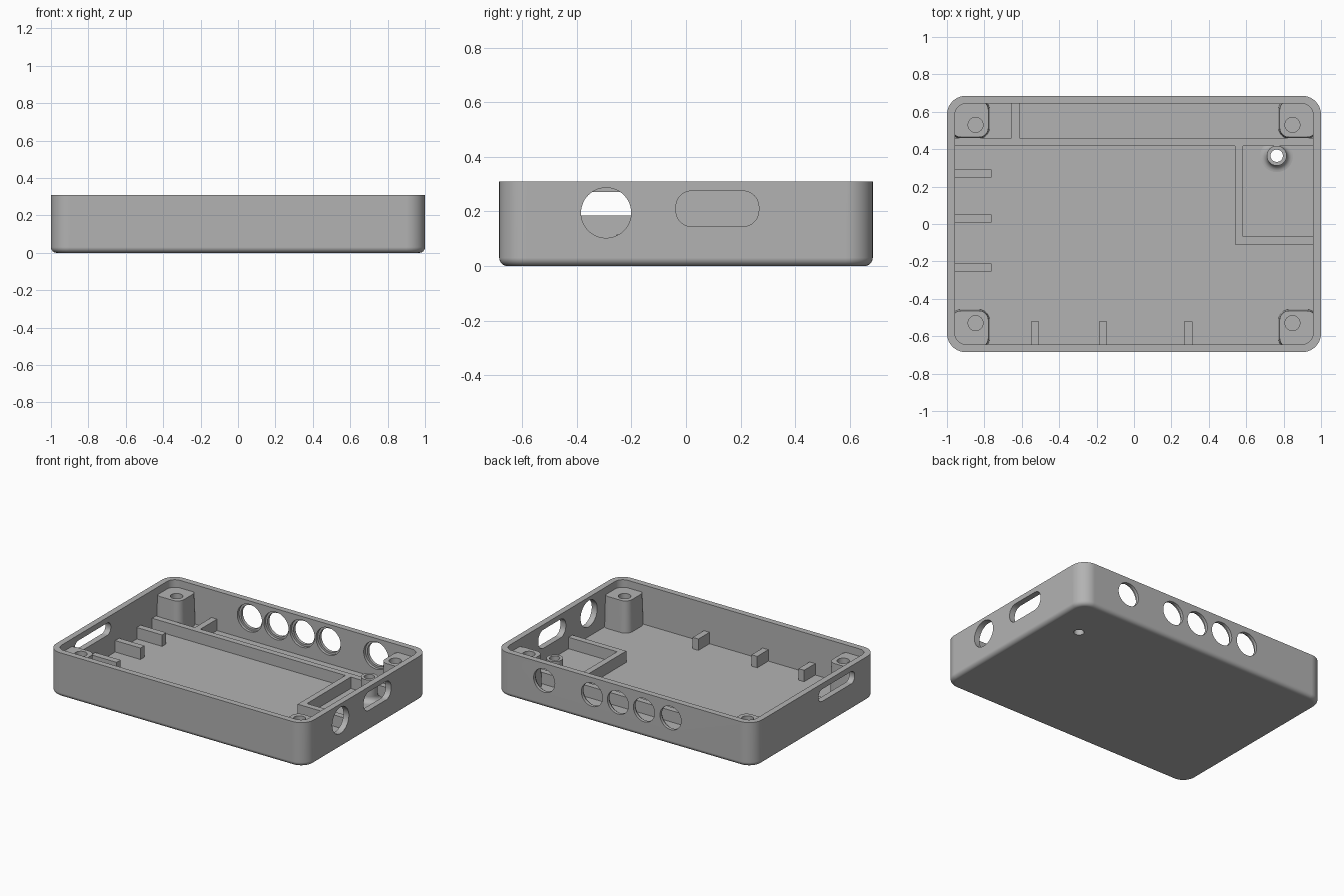
import bpy, bmesh
from math import sin, cos, pi
from mathutils import Vector, Matrix

old = bpy.data.objects.get("Cube")
if old:
    bpy.data.objects.remove(old)

grey = bpy.data.materials.new("matte_grey")
grey.use_nodes = True
GREY = (0.45, 0.45, 0.45, 1)
grey.diffuse_color = GREY
grey.node_tree.nodes["Principled BSDF"].inputs["Base Color"].default_value = GREY

HX, HY, H = 1.0, 0.685, 0.31      # outer half sizes and height
WALL, FLOOR, RIB = 0.042, 0.035, 0.115
SINK = FLOOR - 0.01               # inner parts are rooted in the floor


def outline(hx, hy, r, n=10):
    """Rounded rectangle, counter-clockwise."""
    pts = []
    for k, (sx, sy) in enumerate(((1, 1), (-1, 1), (-1, -1), (1, -1))):
        for i in range(n + 1):
            a = (k + i / n) * pi / 2
            pts.append((sx * (hx - r) + r * cos(a), sy * (hy - r) + r * sin(a)))
    return pts


def circle(r, n=48):
    return [(r * cos(2 * pi * i / n), r * sin(2 * pi * i / n)) for i in range(n)]


def loft(name, rings, matrix=Matrix()):
    """Solid through a stack of (outline, height) rings."""
    bm = bmesh.new()
    loops = [[bm.verts.new((x, y, z)) for x, y in pts] for pts, z in rings]
    for a, b in zip(loops, loops[1:]):
        for i in range(len(a)):
            j = (i + 1) % len(a)
            bm.faces.new((a[i], a[j], b[j], b[i]))
    bm.faces.new(loops[0][::-1])
    bm.faces.new(loops[-1])
    bm.transform(matrix)
    bmesh.ops.recalc_face_normals(bm, faces=bm.faces)
    me = bpy.data.meshes.new(name)
    bm.to_mesh(me)
    bm.free()
    me.materials.append(grey)
    ob = bpy.data.objects.new(name, me)
    bpy.context.collection.objects.link(ob)
    return ob


def box(name, x0, x1, y0, y1, z0=SINK, z1=RIB):
    rect = [(x0, y0), (x1, y0), (x1, y1), (x0, y1)]
    return loft(name, [(rect, z0), (rect, z1)])


def cut(target, cutters):
    """Subtract the cutters, bake the result and remove them."""
    for c in cutters:
        m = target.modifiers.new("cut", 'BOOLEAN')
        m.operation, m.solver, m.object = 'DIFFERENCE', 'EXACT', c
    bpy.context.view_layer.update()
    deps = bpy.context.evaluated_depsgraph_get()
    baked = bpy.data.meshes.new_from_object(target.evaluated_get(deps))
    target.modifiers.clear()
    target.data = baked
    for c in cutters:
        bpy.data.objects.remove(c)


def at(x, y, z=0):
    return Matrix.Translation((x, y, z))


# local x, y, z -> world y, z, x  (side wall) and x, z, y (back wall)
SIDE = Matrix(((0, 0, 1, 0), (1, 0, 0, 0), (0, 1, 0, 0), (0, 0, 0, 1)))
BACK = Matrix(((1, 0, 0, 0), (0, 0, 1, 0), (0, 1, 0, 0), (0, 0, 0, 1)))

# Tray shell with a rounded lower edge
F = 0.03
rings = []
for i in range(7):
    a = i / 6 * pi / 2
    inset = F * (1 - sin(a))
    rings.append((outline(HX - inset, HY - inset, 0.1 - inset), F * (1 - cos(a))))
rings.append((outline(HX, HY, 0.1), H))
shell = loft("tray_shell", rings)

cavity = outline(HX - WALL, HY - WALL, 0.06)
cutters = [loft("cavity", [(cavity, FLOOR), (cavity, H + 0.1)])]

# Round jack holes in the back wall, recessed on the inside
for x in (0.62, 0.25, 0.048, -0.154, -0.36):
    for r, y0, y1 in ((0.082, 0.6, 0.8), (0.096, 0.6, 0.663)):
        c = circle(r)
        cutters.append(loft("jack_hole", [(c, y0), (c, y1)], at(x, 0, 0.19) @ BACK))

# Side wall openings: round hole and port on one side, long slot on the other
for pts, y, z, x0, x1 in ((circle(0.092), -0.293, 0.195, 0.9, 1.1),
                          (outline(0.152, 0.065, 0.058), 0.115, 0.21, 0.9, 1.1),
                          (outline(0.2, 0.043, 0.04), -0.24, 0.228, -1.1, -0.9)):
    cutters.append(loft("side_hole", [(pts, x0), (pts, x1)], at(0, y, z) @ SIDE))

# Screw boss position; its hole goes through the floor
BX, BY = 0.763, 0.365
bore = circle(0.033)
cutters.append(loft("bore", [(bore, -0.1), (bore, H)], at(BX, BY)))
cut(shell, cutters)
parts = [shell]

# Corner screw posts with slightly tapered sides and blind holes
for sx, side in ((1, "left"), (-1, "right")):
    for sy, end in ((-1, "front"), (1, "back")):
        m = at(sx * 0.877, sy * 0.562)
        post = loft(f"{end}_{side}_post", [(outline(0.105, 0.105, 0.055), SINK),
                                           (outline(0.098, 0.098, 0.05), 0.257)], m)
        hole = circle(0.04)
        cut(post, [loft("screw_hole", [(hole, 0.1), (hole, H)],
                        at(sx * 0.847, sy * 0.53))])
        parts.append(post)

# Screw boss with a flared foot
boss_rings = [(circle(0.088), SINK)]
for i in range(7):
    a = i / 6 * pi / 2
    boss_rings.append((circle(0.088 - 0.035 * sin(a)), FLOOR + 0.035 * (1 - cos(a))))
boss_rings.append((circle(0.053), 0.187))
boss = loft("screw_boss", boss_rings, at(BX, BY))
cut(boss, [loft("bore", [(bore, -0.1), (bore, H)], at(BX, BY))])
parts.append(boss)

# Divider walls
EX, EY = HX - WALL + 0.01, HY - WALL + 0.01
parts += [box("long_divider", -EX, EX, 0.418, 0.46),
          box("short_divider", -0.656, -0.613, 0.45, EY),
          box("bay_side_wall", 0.54, 0.582, -0.11, 0.43),
          box("bay_front_wall", 0.57, EX, -0.11, -0.068)]

# Locating ribs
for y in (-0.233, 0.03, 0.27):
    parts.append(box("side_rib", -EX, -0.762, y - 0.022, y + 0.022))
for x in (-0.53, -0.166, 0.29):
    parts.append(box("front_rib", x - 0.022, x + 0.022, -EY, -0.52))

# Smooth curves, crisp edges
bpy.ops.object.select_all(action='DESELECT')
for ob in parts:
    ob.select_set(True)
bpy.context.view_layer.objects.active = shell
bpy.ops.object.shade_smooth_by_angle(angle=pi / 6)
for ob in parts:
    w = ob.modifiers.new("even_shading", 'WEIGHTED_NORMAL')
    w.keep_sharp = True
